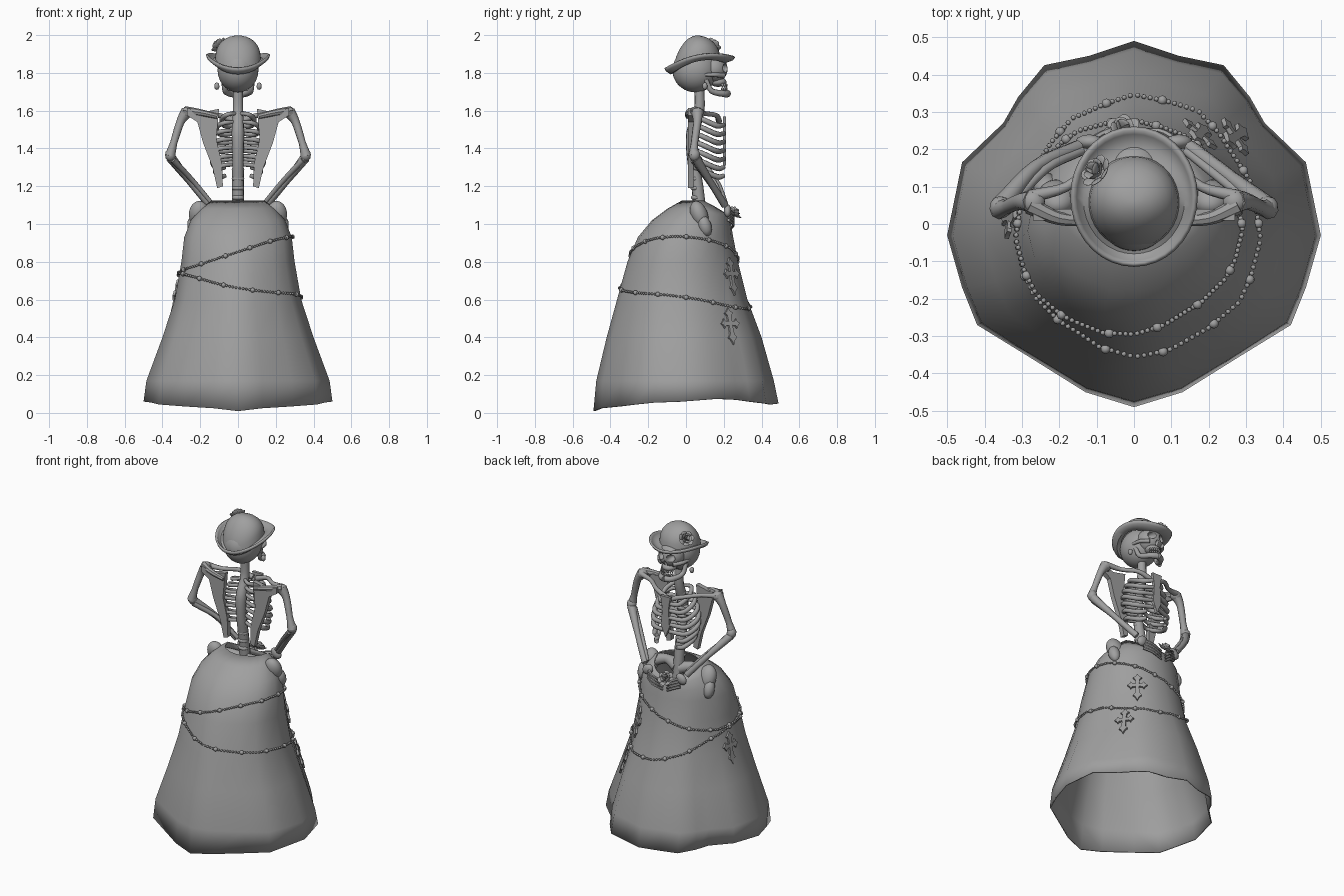
import bpy, bmesh, math
from math import sin, cos, pi, radians, atan2
from mathutils import Vector, Matrix
from mathutils.bvhtree import BVHTree

cube = bpy.data.objects.get("Cube")
if cube:
    bpy.data.objects.remove(cube)

stone = bpy.data.materials.new("stone_grey")
stone.use_nodes = True
GREY = (0.35, 0.35, 0.35, 1)
stone.diffuse_color = GREY
stone.node_tree.nodes["Principled BSDF"].inputs["Base Color"].default_value = GREY


def finish(name, bm, angle=50, thick=0, mirror=False):
    """Turn a bmesh into a shaded object."""
    bmesh.ops.recalc_face_normals(bm, faces=bm.faces)
    me = bpy.data.meshes.new(name)
    bm.to_mesh(me)
    bm.free()
    ob = bpy.data.objects.new(name, me)
    bpy.context.collection.objects.link(ob)
    me.materials.append(stone)
    if mirror:
        ob.modifiers.new("Mirror", "MIRROR")
    if thick:
        mod = ob.modifiers.new("Solidify", "SOLIDIFY")
        mod.thickness = thick
    bpy.ops.object.select_all(action="DESELECT")
    ob.select_set(True)
    bpy.context.view_layer.objects.active = ob
    bpy.ops.object.shade_smooth_by_angle(angle=radians(angle))
    return ob


def blob(bm, loc, size, rot=None, detail=3):
    m = Matrix.LocRotScale(Vector(loc), rot, Vector(size))
    bmesh.ops.create_icosphere(bm, subdivisions=detail, radius=1, matrix=m)


def loft(bm, rings, cap=False):
    rows = [[bm.verts.new(p) for p in r] for r in rings]
    n = len(rows[0])
    for a, b in zip(rows, rows[1:]):
        for i in range(n):
            j = (i + 1) % n
            bm.faces.new((a[i], a[j], b[j], b[i]))
    if cap:
        bm.faces.new(rows[0])
        bm.faces.new(rows[-1])


def tube(bm, pts, radii, sides=8, steps=4):
    """Round bone along a smooth path, one radius per point."""
    P = [Vector(p) for p in pts]
    P = [2 * P[0] - P[1]] + P + [2 * P[-1] - P[-2]]
    path = []
    for i in range(1, len(P) - 2):
        a, b, c, d = P[i - 1:i + 3]
        for s in range(steps + (i == len(P) - 3)):
            t = s / steps
            p = 0.5 * (2 * b + (c - a) * t + (2 * a - 5 * b + 4 * c - d) * t * t
                       + (3 * b - a - 3 * c + d) * t ** 3)
            path.append((p, radii[i - 1] * (1 - t) + radii[i] * t))
    rings = []
    side = None
    for k, (p, r) in enumerate(path):
        d = (path[min(k + 1, len(path) - 1)][0] - path[max(k - 1, 0)][0]).normalized()
        if side is None:
            side = d.orthogonal()
        side = (side - d * side.dot(d)).normalized()
        up = d.cross(side)
        rings.append([p + (side * cos(2 * pi * q / sides) + up * sin(2 * pi * q / sides)) * r
                      for q in range(sides)])
    loft(bm, rings, True)


def plate(bm, outline, depth, matrix):
    """Flat outline in local x, y pushed along local z."""
    loft(bm, [[matrix @ Vector((x, y, z)) for x, y in outline] for z in (0, depth)], True)


def rose(bm, loc, normal, size):
    q = Vector(normal).to_track_quat("Z", "Y")
    for ring, (count, r, lean) in enumerate(((7, 0.68, 0.5), (5, 0.4, 0.95), (3, 0.17, 1.3))):
        for k in range(count):
            turn = q @ Matrix.Rotation(2 * pi * k / count + ring, 3, "Z").to_quaternion()
            tilt = turn @ Matrix.Rotation(-lean, 3, "Y").to_quaternion()
            blob(bm, Vector(loc) + turn @ Vector((r * size, 0, 0.15 * ring * size)),
                 (0.36 * size, 0.38 * size, 0.08 * size), tilt, 2)


# Skirt: pleated hem lofted up to an open waist
half = [(0, -.49, .01), (.13, -.45, .025), (.29, -.35, .035), (.42, -.27, .045),
        (.46, -.17, .055), (.5, -.03, .06), (.46, .165, .075), (.35, .27, .07),
        (.31, .34, .06), (.24, .425, .05), (.12, .45, .045), (0, .49, .05)]
hem = half + [(-x, y, z) for x, y, z in half[-2:0:-1]]
levels = [(.17, .485, -.475, .465, .1, 0), (.4, .4, -.42, .4, .3, 0), (.6, .335, -.365, .325, .5, 0),
          (.8, .3, -.31, .275, .7, 0), (.93, .285, -.255, .25, .8, 0), (1.02, .25, -.18, .24, 1, .03),
          (1.08, .2, -.1, .23, 1, .05), (1.125, .14, -.02, .215, 1, .07)]
rings = [hem]
for z, rx, back, front, soft, drop in levels:
    ring = []
    for x, y, _ in hem:
        a = atan2(y / .49, x / .5)
        u = x / .5 * (1 - soft) + cos(a) * soft
        v = y / .49 * (1 - soft) + sin(a) * soft
        ring.append((u * rx, (back + front) / 2 + v * (front - back) / 2, z - drop * max(0, v)))
    rings.append(ring)
bm = bmesh.new()
loft(bm, rings)
bmesh.ops.recalc_face_normals(bm, faces=bm.faces)
surface = BVHTree.FromBMesh(bm)
finish("skirt", bm, 40, .008)


def on_skirt(angle, z):
    d = Vector((cos(angle), sin(angle), 0))
    hit, normal, _, _ = surface.ray_cast(Vector((0, 0, z)) + d, -d)
    return hit, (normal if normal.dot(d) > 0 else -normal)


# Two strings of beads wound round the skirt
loops = {"upper_beads": lambda a: .835 + .095 * cos(a) - .015 * sin(a),
         "lower_beads": lambda a: .64 - .06 * cos(a) - .05 * sin(a) + .03 * cos(2 * a)}
for name, height in loops.items():
    bm = bmesh.new()
    for k in range(126):
        a = 2 * pi * k / 126
        p, n = on_skirt(a, height(a))
        big = k % 9 == 0
        r = .013 if big else .0075
        blob(bm, p + n * .007, (r, r, r), None, 2 if big else 1)
    finish(name, bm)

# Crosses hanging from the beads
arm = [(-.011, .014), (-.013, .04), (-.026, .052), (-.012, .06), (0, .078),
       (.012, .06), (.026, .052), (.013, .04), (.011, .014)]
outline = []
for k in range(4):
    s = (1.1, .75, 1.5, .75)[k]
    c, d = cos(k * pi / 2), sin(k * pi / 2)
    outline += [(x * c + y * s * d, y * s * c - x * d) for x, y in arm]
for name, deg, z in (("upper_cross", 54, .735), ("lower_cross", 41, .47), ("side_cross", 177, .62)):
    p, n = on_skirt(radians(deg), z)
    across = Vector((0, 0, 1)).cross(n).normalized()
    m = Matrix((across, n.cross(across), n)).transposed().to_4x4()
    m.translation = p + n * .004
    bm = bmesh.new()
    plate(bm, outline, .012, m)
    finish(name, bm, 30)

# Spine with vertebra swellings
bm = bmesh.new()
spine = [(0, .08, 1.0), (0, .06, 1.2), (0, .035, 1.35), (0, .035, 1.48), (0, .07, 1.6), (0, .07, 1.74)]
tube(bm, spine, (.034, .032, .03, .034, .028, .026), 10, 6)
for k in range(9):
    blob(bm, (0, .045 + .0004 * (k - 4) ** 2, 1.14 + .05 * k), (.035, .026, .016), None, 2)
finish("spine", bm)

# Ribs and collar bones
bm = bmesh.new()
for k in range(7):
    z = 1.585 - .045 * k
    w = (.085, .115, .135, .145, .145, .135, .12)[k]
    end = .02 if k < 5 else .07
    tube(bm, [(.015, .05, z), (w * .65, .025, z - .005), (w, .085, z - .03), (w * .8, .165, z - .065),
              (end, .2, z - .06)], (.01, .012, .014, .015, .012), 8)
tube(bm, [(.015, .175, 1.545), (.1, .16, 1.575), (.18, .1, 1.585), (.27, .075, 1.595)],
     (.017, .013, .013, .018))
finish("ribs_and_collar_bones", bm, mirror=True)
bm = bmesh.new()
m = Matrix.Translation((0, .195, 0)) @ Matrix.Rotation(pi / 2, 4, "X")
plate(bm, [(-.035, 1.57), (.035, 1.57), (.022, 1.49), (.03, 1.38), (0, 1.31), (-.03, 1.38), (-.022, 1.49)],
      -.018, m)
finish("breastbone", bm, 30)

# Shoulder blades
bm = bmesh.new()
m = Matrix.Translation((0, .01, 0)) @ Matrix.Rotation(pi / 2, 4, "X")
plate(bm, [(.1, 1.61), (.19, 1.59), (.27, 1.615), (.27, 1.575), (.215, 1.54), (.185, 1.43), (.135, 1.3),
           (.11, 1.19), (.08, 1.2), (.085, 1.32), (.115, 1.45)], -.03, m)
tube(bm, [(.11, .01, 1.57), (.2, .015, 1.59), (.28, .05, 1.6)], (.014, .018, .024))
finish("shoulder_blades", bm, 35, mirror=True)

# Arms, hands and fingers
for name, s in (("left", 1), ("right", -1)):
    bm = bmesh.new()
    tube(bm, [(s * .27, .06, 1.595), (s * .305, .06, 1.54), (s * .34, .045, 1.43), (s * .36, .04, 1.36)],
         (.033, .022, .019, .028))
    blob(bm, (s * .27, .06, 1.59), (.034, .034, .03), None, 2)
    blob(bm, (s * .358, .045, 1.365), (.029, .03, .034), None, 2)
    bend = .015 if s > 0 else .045
    tube(bm, [(s * .355, .05, 1.35), (s * .26, .11 + bend, 1.23), (s * .15, .205, 1.1)], (.027, .018, .02))
    tube(bm, [(s * .345, .035, 1.34), (s * .24, .1 + bend, 1.23), (s * .14, .195, 1.11)], (.016, .013, .012))
    finish(name + "_arm", bm)
    bm = bmesh.new()
    blob(bm, (s * .12, .22, 1.07), (.04, .02, .032), Matrix.Rotation(s * .7, 3, "Y").to_quaternion(), 2)
    for f in range(4):
        z = 1.075 - f * .018
        tube(bm, [(s * .115, .225, z), (s * .065, .25, z - .02), (s * .015 - .02, .245, z - .04)],
             (.009, .008, .006), 6, 3)
    finish(name + "_hand", bm)

bm = bmesh.new()
rose(bm, (-.03, .25, 1.06), (-.1, .6, .7), .05)
finish("hand_rose", bm)

# Hip bones showing at the waist
bm = bmesh.new()
blob(bm, (.205, .07, 1.05), (.055, .045, .075), Matrix.Rotation(.35, 3, "X").to_quaternion())
blob(bm, (.235, .1, .99), (.035, .035, .06), Matrix.Rotation(.3, 3, "X").to_quaternion(), 2)
tube(bm, [(.01, .07, 1.06), (.1, .05, 1.08), (.2, .07, 1.05)], (.04, .03, .04))
finish("hip_bones", bm, mirror=True)

# Skull with carved eye sockets and nose
bm = bmesh.new()
blob(bm, (0, .05, 1.815), (.108, .122, .118), None, 4)
skull = finish("skull", bm)
bm = bmesh.new()
blob(bm, (0, .145, 1.82), (.08, .075, .075), None, 4)
face = finish("face", bm)
bm = bmesh.new()
for x in (-.036, .036):
    blob(bm, (x, .215, 1.825), (.025, .045, .023))
blob(bm, (0, .225, 1.783), (.011, .03, .02))
cutter = finish("socket_cutter", bm)
cutter.hide_render = True
cutter.hide_viewport = True
cut = face.modifiers.new("Sockets", "BOOLEAN")
cut.operation, cut.object, cut.solver = "DIFFERENCE", cutter, "EXACT"

bm = bmesh.new()
blob(bm, (0, .17, 1.752), (.045, .045, .026))
for k in range(8):
    a = radians(30 + k * 120 / 7)
    for z in (1.735, 1.715):
        blob(bm, (.043 * cos(a), .17 + .045 * sin(a), z), (.007, .007, .011), None, 1)
finish("upper_jaw_and_teeth", bm)
bm = bmesh.new()
tube(bm, [(0, .22, 1.69), (.038, .2, 1.69), (.068, .135, 1.705), (.075, .105, 1.765)], (.02, .018, .015, .013))
tube(bm, [(.045, .2, 1.785), (.082, .155, 1.79), (.092, .1, 1.79)], (.014, .012, .008))
finish("jaw_and_cheekbones", bm, mirror=True)
bm = bmesh.new()
blob(bm, (.112, .1, 1.73), (.014, .014, .02), None, 2)
finish("earrings", bm, mirror=True)

# Bowl hat with a curled brim
rings = []
profile = [(1.32, .022, 1), (1.27, .008, 1), (1.12, -.004, 1), (1, .0, 1)]
profile += [(cos(t), .14 * sin(t), cos(t) ** 2) for t in (.25, .5, .75, 1.0, 1.2, 1.4, 1.53)]
for r, h, sway in profile:
    ring = []
    for k in range(36):
        a = 2 * pi * k / 36
        lift = .03 * sin(a) + .02 * cos(2 * a)
        flare = max(0, r - 1)
        ring.append((.121 * r * cos(a), .058 + flare * .05 + (.125 + flare * .03) * r * sin(a),
                     1.858 + h + lift * sway))
    rings.append(ring)
bm = bmesh.new()
loft(bm, rings)
bm.faces.new(bm.verts[-36:] if hasattr(bm.verts, "ensure_lookup_table") and not bm.verts.ensure_lookup_table() else [])
finish("hat", bm, 50, .012)
bm = bmesh.new()
rose(bm, (-.1, .14, 1.945), (-.6, .45, .6), .048)
finish("hat_rose", bm)
